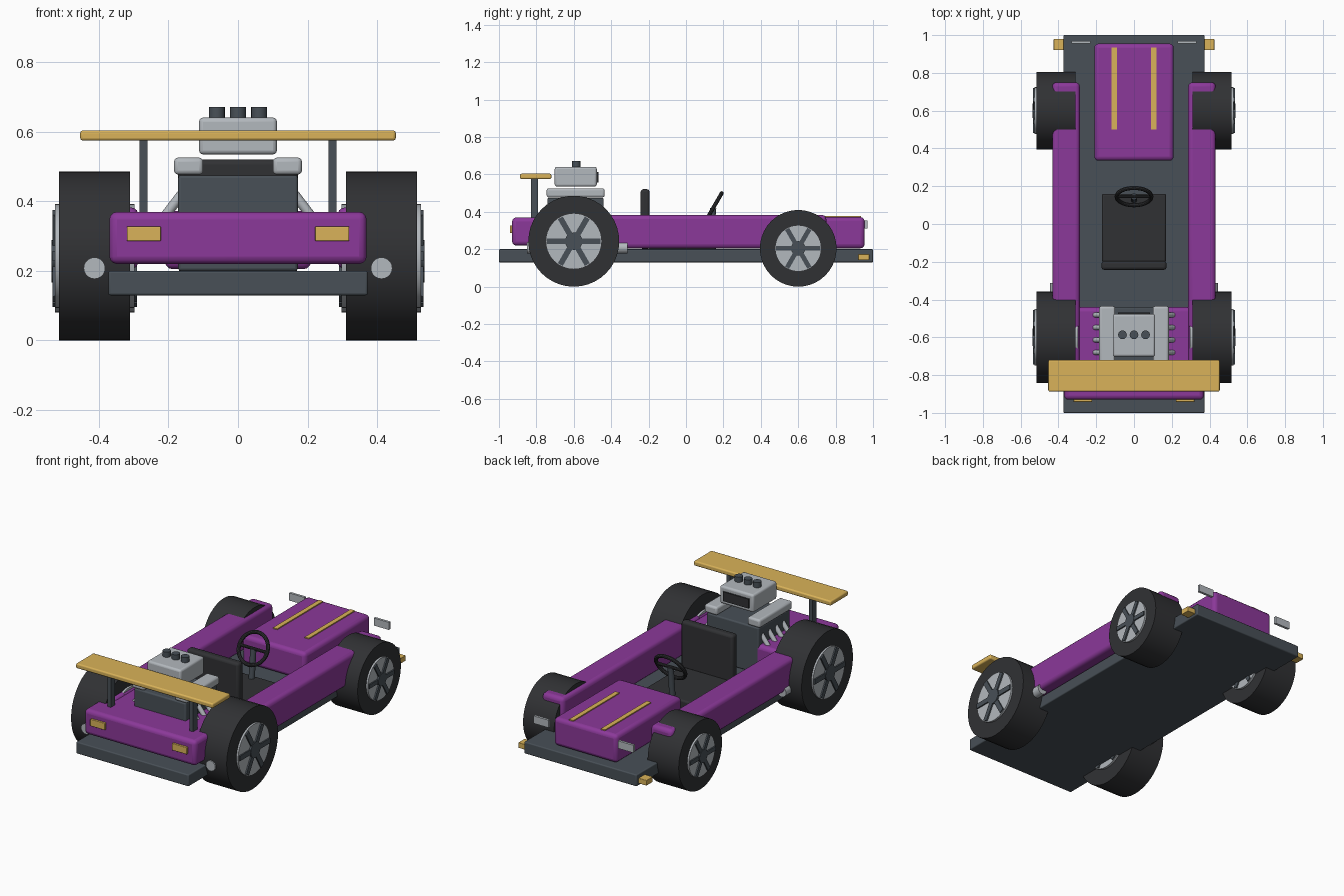
import bpy
from math import radians, pi
from mathutils import Vector

if "Cube" in bpy.data.objects:
    bpy.data.objects.remove(bpy.data.objects["Cube"])


def make_mat(name, r, g, b):
    m = bpy.data.materials.new(name)
    m.diffuse_color = (r, g, b, 1)
    m.use_nodes = True
    m.node_tree.nodes["Principled BSDF"].inputs["Base Color"].default_value = m.diffuse_color
    return m


PURPLE = make_mat("purple_paint", 0.26, 0.04, 0.32)
GOLD = make_mat("gold_paint", 0.70, 0.45, 0.10)
SLATE = make_mat("slate_metal", 0.065, 0.08, 0.095)
BLACK = make_mat("black_rubber", 0.03, 0.031, 0.034)
SILVER = make_mat("silver_metal", 0.45, 0.48, 0.51)


def finish(ob, name, mat, smooth=True):
    ob.name = name
    ob.data.materials.append(mat)
    if smooth:
        bpy.ops.object.shade_smooth_by_angle(angle=radians(35))
    return ob


def box(name, mat, x, y, z, bevel=0.0):
    """Box from (min, max) ranges, with optional rounded edges."""
    bpy.ops.mesh.primitive_cube_add(size=1)
    ob = bpy.context.object
    ob.scale = (x[1] - x[0], y[1] - y[0], z[1] - z[0])
    bpy.ops.object.transform_apply(scale=True)
    ob.location = [(a + b) / 2 for a, b in (x, y, z)]
    if bevel:
        mod = ob.modifiers.new("bevel", "BEVEL")
        mod.width, mod.segments = bevel, 3
    return finish(ob, name, mat, bool(bevel))


def rod(name, mat, p, q, r, sides=20):
    """Cylinder between two points."""
    p, q = Vector(p), Vector(q)
    d = q - p
    bpy.ops.mesh.primitive_cylinder_add(vertices=sides, radius=r, depth=d.length,
                                        location=(p + q) / 2)
    ob = bpy.context.object
    ob.rotation_euler = d.to_track_quat("Z", "Y").to_euler()
    return finish(ob, name, mat)


def box_pair(name, mat, x, y, z, bevel=0.0):
    box("right_" + name, mat, x, y, z, bevel)
    box("left_" + name, mat, (-x[1], -x[0]), y, z, bevel)


def wheel(name, s, y, r, rim):
    # tyre, rim drum, hub and six spokes
    rod(name + "_tyre", BLACK, (s * 0.31, y, r), (s * 0.515, y, r), r, 40)
    rod(name + "_rim", SILVER, (s * 0.297, y, r), (s * 0.526, y, r), rim, 40)
    rod(name + "_hub", SLATE, (s * 0.29, y, r), (s * 0.537, y, r), rim * 0.31, 20)
    for i in range(3):
        ob = box(f"{name}_spoke_{i + 1}", SLATE, (-0.122, 0.122),
                 (-rim * 0.96, rim * 0.96), (-rim * 0.1, rim * 0.1))
        ob.location = (s * 0.412, y, r)
        ob.rotation_euler.x = i * pi / 3


# chassis and body panels
box("chassis_plate", SLATE, (-0.373, 0.373), (-1, 1), (0.13, 0.2), 0.006)
box("nose", PURPLE, (-0.21, 0.21), (0.335, 0.955), (0.205, 0.372), 0.022)
box("tail", PURPLE, (-0.37, 0.37), (-0.93, -0.44), (0.22, 0.37), 0.022)
box_pair("side_pod", PURPLE, (0.287, 0.432), (-0.75, 0.75), (0.205, 0.383), 0.022)
box_pair("nose_stripe", GOLD, (0.091, 0.119), (0.5, 0.935), (0.365, 0.378))

# lights
box_pair("headlight", SILVER, (0.23, 0.33), (0.955, 0.97), (0.31, 0.355))
box_pair("indicator", GOLD, (0.36, 0.425), (0.92, 0.98), (0.142, 0.174), 0.003)
box_pair("tail_light", GOLD, (0.222, 0.32), (-0.942, -0.92), (0.286, 0.328), 0.003)

# seat and steering
box("seat_cushion", BLACK, (-0.17, 0.17), (-0.2, 0.16), (0.19, 0.25), 0.01)
box("seat_back", BLACK, (-0.172, 0.172), (-0.243, -0.195), (0.2, 0.521), 0.015)
hub = (0, 0.145, 0.42)
bpy.ops.mesh.primitive_torus_add(location=hub, rotation=(radians(60), 0, 0),
                                 major_radius=0.092, minor_radius=0.011,
                                 major_segments=32, minor_segments=10)
finish(bpy.context.object, "steering_wheel", BLACK)
rod("steering_spoke", BLACK, (-0.09, 0.145, 0.42), (0.09, 0.145, 0.42), 0.009, 10)
rod("steering_column", SLATE, (0, 0.125, 0.2), hub, 0.017)

# engine
box("engine_block", SLATE, (-0.172, 0.172), (-0.74, -0.44), (0.2, 0.475), 0.008)
box_pair("cylinder_head", SILVER, (0.1, 0.184), (-0.745, -0.435), (0.477, 0.526), 0.012)
box("intake_scoop", SILVER, (-0.112, 0.112), (-0.702, -0.477), (0.535, 0.641), 0.012)
box("scoop_opening", BLACK, (-0.085, 0.085), (-0.485, -0.469), (0.558, 0.614))
for i in (-1, 0, 1):
    rod(f"intake_stack_{i + 2}", SLATE, (i * 0.061, -0.587, 0.62),
        (i * 0.061, -0.587, 0.672), 0.023)

# rear wing
box("rear_wing", GOLD, (-0.454, 0.454), (-0.887, -0.72), (0.575, 0.604), 0.008)
box_pair("wing_strut", SLATE, (0.261, 0.284), (-0.83, -0.79), (0.35, 0.585))

# mirrored pipes and wheels
for s, side in ((1, "right"), (-1, "left")):
    for i in range(4):
        y = -0.482 - i * 0.066
        rod(f"{side}_header_pipe_{i + 1}", SILVER, (s * 0.155, y, 0.43),
            (s * 0.22, y, 0.345), 0.014, 14)
    rod(side + "_exhaust", SILVER, (s * 0.413, -0.85, 0.208),
        (s * 0.413, -0.312, 0.208), 0.031)
    wheel(side + "_front_wheel", s, 0.6, 0.205, 0.124)
    wheel(side + "_rear_wheel", s, -0.6, 0.243, 0.15)
